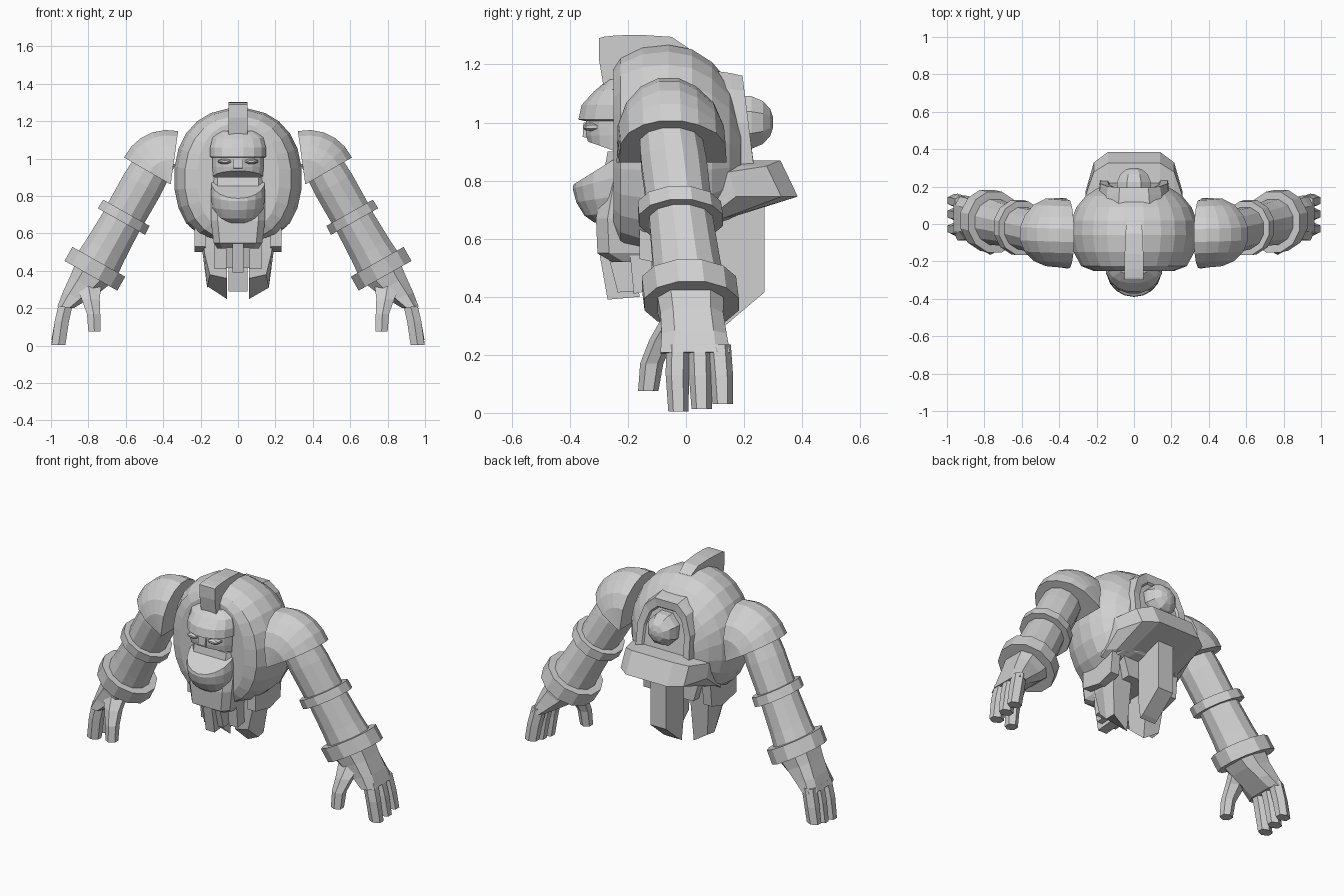
import bpy, bmesh, math
from mathutils import Vector

if "Cube" in bpy.data.objects:
    bpy.data.objects.remove(bpy.data.objects["Cube"])

grey = bpy.data.materials.new("stone_grey")
grey.diffuse_color = (0.63, 0.63, 0.63, 1)
grey.use_nodes = True
grey.node_tree.nodes["Principled BSDF"].inputs["Base Color"].default_value = grey.diffuse_color


def loft(name, rings, mirror=False):
    """Skin a list of equal-length point rings and cap both ends."""
    bm = bmesh.new()
    vs = [[bm.verts.new(p) for p in r] for r in rings]
    n = len(vs[0])
    for a, b in zip(vs, vs[1:]):
        for i in range(n):
            j = (i + 1) % n
            bm.faces.new((a[i], a[j], b[j], b[i]))
    bm.faces.new(vs[0])
    bm.faces.new(vs[-1])
    bmesh.ops.remove_doubles(bm, verts=bm.verts, dist=1e-5)
    bmesh.ops.recalc_face_normals(bm, faces=bm.faces)
    me = bpy.data.meshes.new(name)
    bm.to_mesh(me)
    bm.free()
    me.materials.append(grey)
    ob = bpy.data.objects.new(name, me)
    bpy.context.collection.objects.link(ob)
    if mirror:
        ob.modifiers.new("mirror", 'MIRROR').use_mirror_merge = False
    return ob


def side_prism(name, yz, x0, x1, mirror=False):
    return loft(name, [[(x, y, z) for y, z in yz] for x in (x0, x1)], mirror)


def xz_ring(y, hw, z0, z1, n=20, power=1.0, x=0):
    """Upright oval ring at depth y."""
    out = []
    for i in range(n):
        a = 2 * math.pi * (i + .5) / n
        c, s = math.cos(a), math.sin(a)
        f = lambda v: math.copysign(abs(v) ** power, v)
        out.append((x + hw * f(c), y, (z0 + z1) / 2 + (z1 - z0) / 2 * f(s)))
    return out


def xy_ring(z, y, hw, hd, n=16, tilt=0):
    """Flat oval ring at height z; tilt raises its back."""
    out = []
    for i in range(n):
        a = 2 * math.pi * (i + .5) / n
        yy = hd * math.sin(a)
        out.append((hw * math.cos(a), y + yy, z + tilt * yy))
    return out


# Torso shell with a flat, slanted underside
torso = [xz_ring(y, w, a, b, 24, .9) for y, w, a, b in (
    (-.25, .22, .60, 1.19), (-.225, .285, .56, 1.225), (-.15, .325, .53, 1.26),
    (-.06, .342, .52, 1.27), (.02, .338, .53, 1.255), (.09, .31, .57, 1.21),
    (.15, .26, .63, 1.14), (.19, .2, .68, 1.05))]
loft("torso", [[(x, y, max(z, .62 + .31 * y)) for x, y, z in r] for r in torso])

# Crest on top of the torso
loft("crest", [[(s * w, y, z) for s, y, z in
               ((-1, y, z0), (1, y, z0), (1, y, z1), (-1, y, z1))]
               for y, z0, z1, w in ((-.3, 1.22, 1.29, .052), (-.285, 1.13, 1.295, .052),
                                    (-.24, 1.12, 1.3, .052), (-.16, 1.15, 1.302, .05),
                                    (-.05, 1.15, 1.295, .046), (.01, 1.15, 1.255, .04))])

# Head: face block, brow cap, eyes, nose
loft("face", [xy_ring(z, -.24, w, d, tilt=t) for z, w, d, t in
              ((.90, .135, .1, -.35), (.955, .14, .105, 0), (1.04, .14, .108, 0))])
loft("brow_cap", [xy_ring(z, -.24, w, d, tilt=t) for z, w, d, t in
                  ((1.005, .142, .11, 0), (1.01, .152, .133, 0), (1.06, .152, .122, 0),
                   (1.115, .138, .078, .1), (1.15, .085, .03, .1))])
loft("eye", [xz_ring(y, w, .985 - h, .985 + h, 8, x=.07) for y, w, h in
             ((-.30, .04, .016), (-.345, .035, .014), (-.355, .02, .006))], True)
side_prism("nose", [(-.33, 1.0), (-.352, 1.0), (-.356, .95), (-.33, .945)], -.025, .025)

# Rounded jaw with a slanted flat top
loft("jaw", [xy_ring(z, y, w, d, 18, t) for z, y, w, d, t in
             ((.872, -.25, .143, .137, .62), (.81, -.25, .147, .14, .27),
              (.745, -.25, .14, .128, .15), (.69, -.245, .12, .105, .1),
              (.655, -.24, .085, .075, 0))])

# Chest panel beside and below the jaw
loft("chest_panel", [[(-w, -.1, z), (-w, f + .04, z), (-w * .75, f, z), (w * .75, f, z),
                      (w, f + .04, z), (w, -.1, z)] for z, f, w in
                     ((.52, -.255, .11), (.55, -.305, .13), (.67, -.31, .145), (.9, -.27, .145))])

# Waist and hanging plates
loft("waist", [[(-w, .1, z), (-w, -.13, z), (-w * .5, -.18, z), (w * .5, -.18, z),
                (w, -.13, z), (w, .1, z)] for z, w in ((.54, .12), (.7, .17))])
side_prism("side_plate", [(-.16, .70), (.1, .72), (.08, .53), (-.02, .5), (-.16, .53)],
           .175, .232, True)
side_prism("hip_block", [(-.2, .62), (-.08, .62), (-.08, .43), (-.18, .41)], .065, .125, True)
side_prism("front_tassel", [(-.3, .56), (-.18, .58), (-.16, .40), (-.27, .39)], -.03, .03)
side_prism("tassel_edge", [(-.27, .55), (-.17, .56), (-.15, .42), (-.235, .415)], .03, .065, True)
# Flap under each hip
loft("hip_flap", [
    [(.055, -.12, .68), (.19, -.12, .68), (.2, -.03, .68), (.19, .06, .68), (.055, .06, .68)],
    [(.058, -.12, .5), (.18, -.12, .5), (.19, -.04, .5), (.18, .04, .5), (.058, .04, .5)],
    [(.06, -.115, .36), (.15, -.115, .38), (.165, -.04, .31), (.16, .02, .315), (.06, .01, .25)]],
    True)
# Central tail plate at the back
side_prism("tail_plate", [(.1, .72), (.27, .75), (.27, .415), (.14, .305), (.115, .29),
                          (.1, .4)], -.052, .052)


# Back shelf
def shelf_ring(x, k, top):
    pts = ((.05, .82), (.2, .87), (.325, .87), (.385, .745), (.13, .665), (.03, .635))
    return [(x, .03 + (y - .03) * k, z - (z > .8) * top) for y, z in pts]


loft("back_shelf", [shelf_ring(s * x, k, t) for s, x, k, t in (
    (-1, .26, .4, .04), (-1, .215, .84, .02), (-1, .14, 1, 0),
    (1, .14, 1, 0), (1, .215, .84, .02), (1, .26, .4, .04))])

# Arched frame with a shallow panel and bulb
arch = [(-.19, .8), (-.185, 1.0), (-.145, 1.115), (-.08, 1.17),
        (.08, 1.17), (.145, 1.115), (.185, 1.0), (.19, .8)]


def arch_ring(y, k, lean=0):
    return [(x * k, y + lean * (1 - z), .95 + (z - .95) * k) for x, z in arch]


loft("back_arch", [arch_ring(.08, 1.05), arch_ring(.17, 1.0, .1), arch_ring(.215, .96, .12),
                   arch_ring(.212, .74, .12), arch_ring(.2, .70, .12)])
loft("back_bulb", [xz_ring(y, r, 1 - r, 1 + r, 8) for y, r in
                   ((.17, .1), (.225, .098), (.265, .08), (.29, .05), (.3, .018))])

# Shoulder guard: a wedge of a dome swept about its lower inner corner
cross = [(0, .182), (.13, .178), (.205, .145), (.26, .085), (.288, .025), (.288, -.045),
         (.26, -.105), (.205, -.155), (.13, -.183), (0, -.187)]
rings = []
for i in range(6):
    a = math.radians(30 + 68 * i / 5)
    k = 1 + .025 * math.sin(math.pi * i / 5)
    rings.append([(.36 + r * k * math.cos(a), y - .052 + .01 * (1 - i / 5),
                   .862 + r * k * math.sin(a)) for r, y in cross])
loft("shoulder_guard", rings, True)

# Arm parts stand along one slanted axis
D, U, X = Vector((.49, 0, -.87)), Vector((.87, 0, .49)), Vector((1, 0, 0))


def arm_ring(t, r, n=12):
    c = Vector((.61, -.02 + .11 * t, .687)) + D * t
    return [c + U * r * math.cos(a) + Vector((0, r * math.sin(a), 0))
            for a in (2 * math.pi * (i + .5) / n for i in range(n))]


loft("upper_arm", [arm_ring(-.38, .105), arm_ring(-.2, .117), arm_ring(0, .115)], True)
loft("forearm", [arm_ring(0, .112), arm_ring(.2, .12), arm_ring(.3, .128)], True)
loft("elbow_cuff", [arm_ring(t, r) for t, r in ((-.027, .148), (.027, .15))], True)
loft("wrist_cuff", [arm_ring(t, r) for t, r in ((-.043 + .317, .168), (.043 + .317, .168))], True)


def limb(name, stations, n=8, axis=X):
    """Oval tube: centre, half thickness, half depth per station."""
    loft(name, [[Vector((x, y, z)) + axis * a * math.cos(q) + Vector((0, b * math.sin(q), 0))
                 for q in (2 * math.pi * (i + .5) / n for i in range(n))]
                for x, y, z, a, b in stations], True)


# Hand: the palm turns from the arm's slant to level at the knuckles
def palm_ring(x, y, z, a, b, slant):
    v = Vector((1, 0, slant)).normalized()
    return [Vector((x, y, z)) + v * a * p + Vector((0, b * q, 0)) for p, q in
            ((1, .6), (.5, 1), (-.5, 1), (-1, .6), (-1, -.6), (-.5, -1), (.5, -1), (1, -.6))]


loft("palm", [palm_ring(.775, .015, .385, .108, .115, .56),
              palm_ring(.82, .02, .325, .09, .108, .5),
              palm_ring(.875, .028, .262, .066, .112, .35),
              palm_ring(.922, .032, .205, .044, .12, .1)], True)
for i, (y, tip) in enumerate(((-.03, .004), (.05, .014), (.122, .03))):
    limb(f"finger_{i + 1}", [(.918, y * .93, .235, .044, .041), (.942, y, .13, .044, .04),
                             (.96, y + .004, tip, .043, .035)], 6)
limb("thumb", [(.80, -.04, .325, .08, .045), (.788, -.085, .25, .056, .042),
               (.772, -.118, .17, .041, .04), (.768, -.13, .075, .037, .035)], 6)
